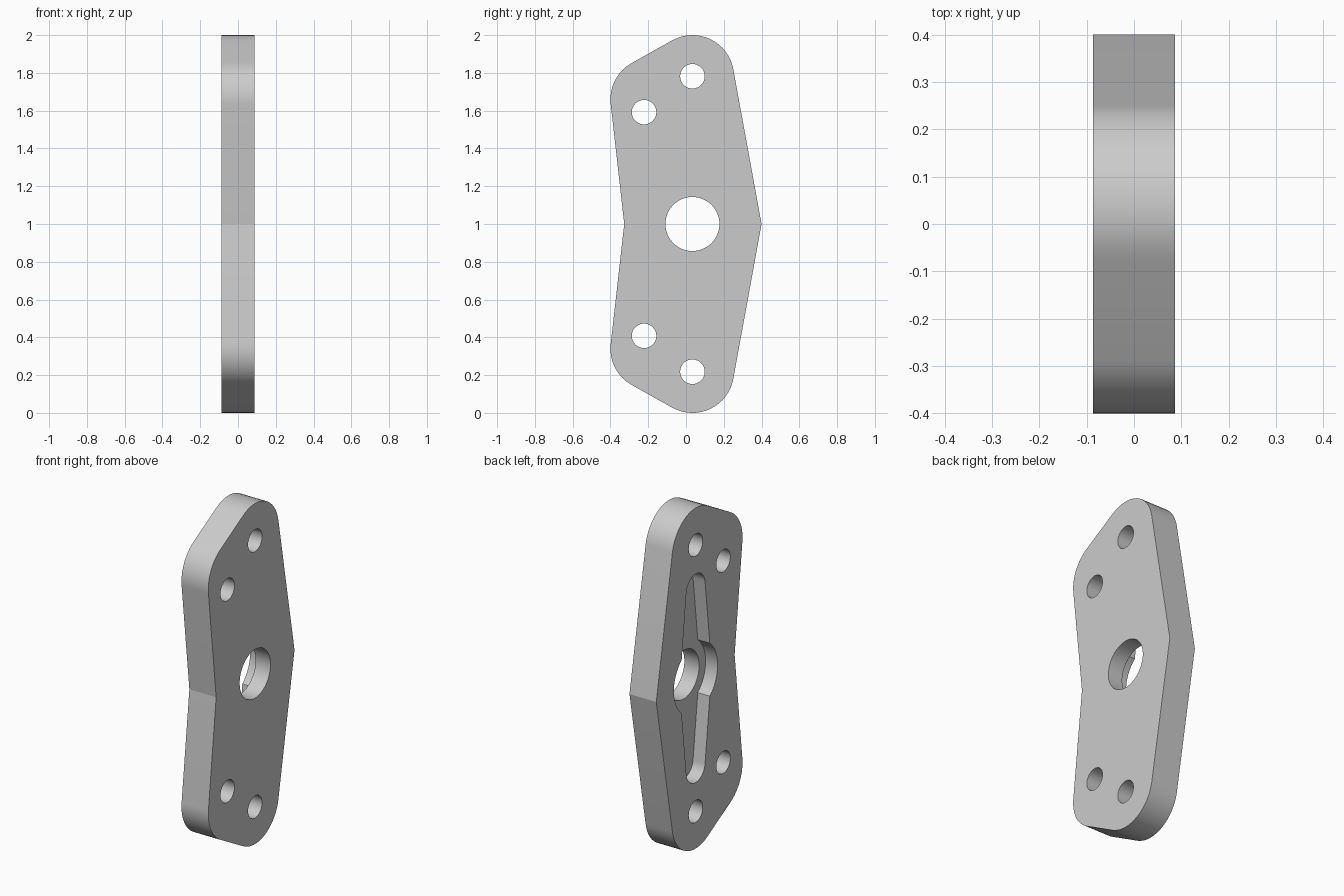
import bpy, bmesh
from math import cos, sin, radians

cube = bpy.data.objects.get("Cube")
if cube:
    bpy.data.objects.remove(cube, do_unlink=True)

HALF = 0.087      # half the plate thickness
AXIS_Y = 0.034    # y of the main bore
MID_Z = 1.0       # plane of symmetry

grey = bpy.data.materials.new("light grey")
grey.use_nodes = True
grey.diffuse_color = (0.6, 0.6, 0.6, 1)
grey.node_tree.nodes["Principled BSDF"].inputs["Base Color"].default_value = (0.6, 0.6, 0.6, 1)


def arc(y, z, r, start, end, steps=16):
    """Points (y, z) on an arc, angles in degrees."""
    angles = [radians(start + (end - start) * i / steps) for i in range(steps + 1)]
    return [(y + r * cos(a), z + r * sin(a)) for a in angles]


def mirrored(points):
    """Reflect points about the middle height, keeping the winding."""
    return [(y, 2 * MID_Z - z) for y, z in reversed(points)]


def prism(name, profile, x0, x1):
    """Extrude a (y, z) profile along x."""
    bm = bmesh.new()
    face = bm.faces.new([bm.verts.new((x0, y, z)) for y, z in profile])
    moved = bmesh.ops.extrude_face_region(bm, geom=[face])["geom"]
    verts = [v for v in moved if isinstance(v, bmesh.types.BMVert)]
    bmesh.ops.translate(bm, verts=verts, vec=(x1 - x0, 0, 0))
    bmesh.ops.recalc_face_normals(bm, faces=bm.faces)
    mesh = bpy.data.meshes.new(name)
    bm.to_mesh(mesh)
    bm.free()
    mesh.materials.append(grey)
    obj = bpy.data.objects.new(name, mesh)
    bpy.context.collection.objects.link(obj)
    return obj


# Plate outline: rounded upper corners, mirrored below, with two bends between
upper = arc(AXIS_Y, 1.78, 0.22, 10.3, 119.4) + arc(-0.18, 1.66, 0.22, 119.4, 186.5)
plate = prism("mounting_plate",
              [(0.4, MID_Z)] + upper + [(-0.327, MID_Z)] + mirrored(upper),
              -HALF, HALF)

# Two-armed recess: tapered arms with round tips and a round hub
tip = arc(AXIS_Y, 1.525, 0.087, 5, 175)
hub_right = arc(AXIS_Y, MID_Z, 0.203, -50, 50)
hub_left = arc(AXIS_Y, MID_Z, 0.203, 130, 230)
cutters = [prism("recess_cutter", hub_right + tip + hub_left + mirrored(tip), -0.2, -0.009)]

# Through holes: central bore and four bolt holes
cutters.append(prism("bore_cutter", arc(AXIS_Y, MID_Z, 0.143, 0, 352.5, 47), -0.3, 0.3))
for y, z in ((AXIS_Y, 1.782), (-0.222, 1.592)):
    for height in (z, 2 * MID_Z - z):
        cutters.append(prism("bolt_hole_cutter", arc(y, height, 0.065, 0, 348.75, 31), -0.3, 0.3))

bpy.ops.object.select_all(action="DESELECT")
bpy.context.view_layer.objects.active = plate
plate.select_set(True)
for cutter in cutters:
    cutter.hide_render = True
    mod = plate.modifiers.new("cut", "BOOLEAN")
    mod.operation = "DIFFERENCE"
    mod.solver = "EXACT"
    mod.object = cutter
    bpy.ops.object.modifier_apply(modifier=mod.name)
    bpy.data.objects.remove(cutter, do_unlink=True)

# Smooth the rounded walls, keep the rims and bends crisp
bpy.ops.object.shade_smooth_by_angle(angle=radians(12))
